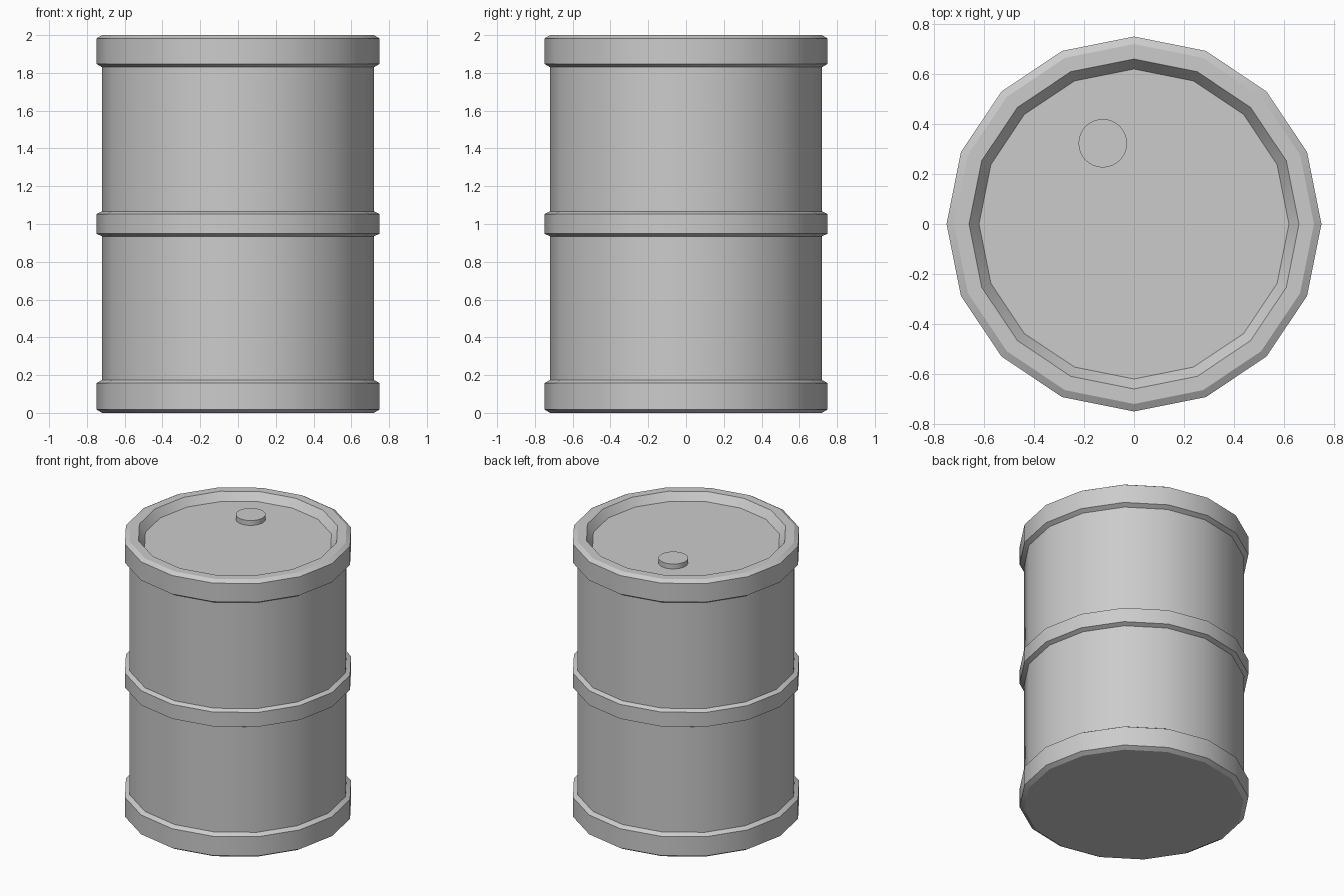
import bpy, bmesh, math

if "Cube" in bpy.data.objects:
    bpy.data.objects.remove(bpy.data.objects["Cube"])


def lathe(name, profile, sides):
    """Revolve (radius, z) points around z; end points are closed with flat caps."""
    bm = bmesh.new()
    rings = []
    for r, z in profile:
        rings.append([bm.verts.new((r * math.cos(2 * math.pi * i / sides),
                                    r * math.sin(2 * math.pi * i / sides), z))
                      for i in range(sides)])
    for low, high in zip(rings, rings[1:]):
        for i in range(sides):
            j = (i + 1) % sides
            bm.faces.new((low[i], low[j], high[j], high[i]))
    bm.faces.new(rings[0][::-1])
    bm.faces.new(rings[-1])
    mesh = bpy.data.meshes.new(name)
    bm.to_mesh(mesh)
    bm.free()
    obj = bpy.data.objects.new(name, mesh)
    bpy.context.collection.objects.link(obj)
    bpy.ops.object.select_all(action='DESELECT')
    obj.select_set(True)
    bpy.context.view_layer.objects.active = obj
    bpy.ops.object.shade_smooth_by_angle(angle=math.radians(25))
    return obj


BODY, BAND = 0.72, 0.75


def band(z0, z1, chamfer):
    """Raised hoop with chamfered edges."""
    return [(BODY, z0), (BAND, z0 + chamfer), (BAND, z1 - chamfer), (BODY, z1)]


# Drum shell: bottom hoop, middle hoop, top hoop, then the recessed lid
shell = (band(0.0, 0.175, 0.018) + band(0.935, 1.067, 0.014)
         + band(1.83, 2.0, 0.018) + [(0.66, 2.0), (0.62, 1.945)])
lathe("drum_shell", shell, 16)

# Filler cap on the lid
cap = lathe("filler_cap", [(0.097, 1.94), (0.097, 1.98)], 32)
cap.location = (-0.125, 0.323, 0)
